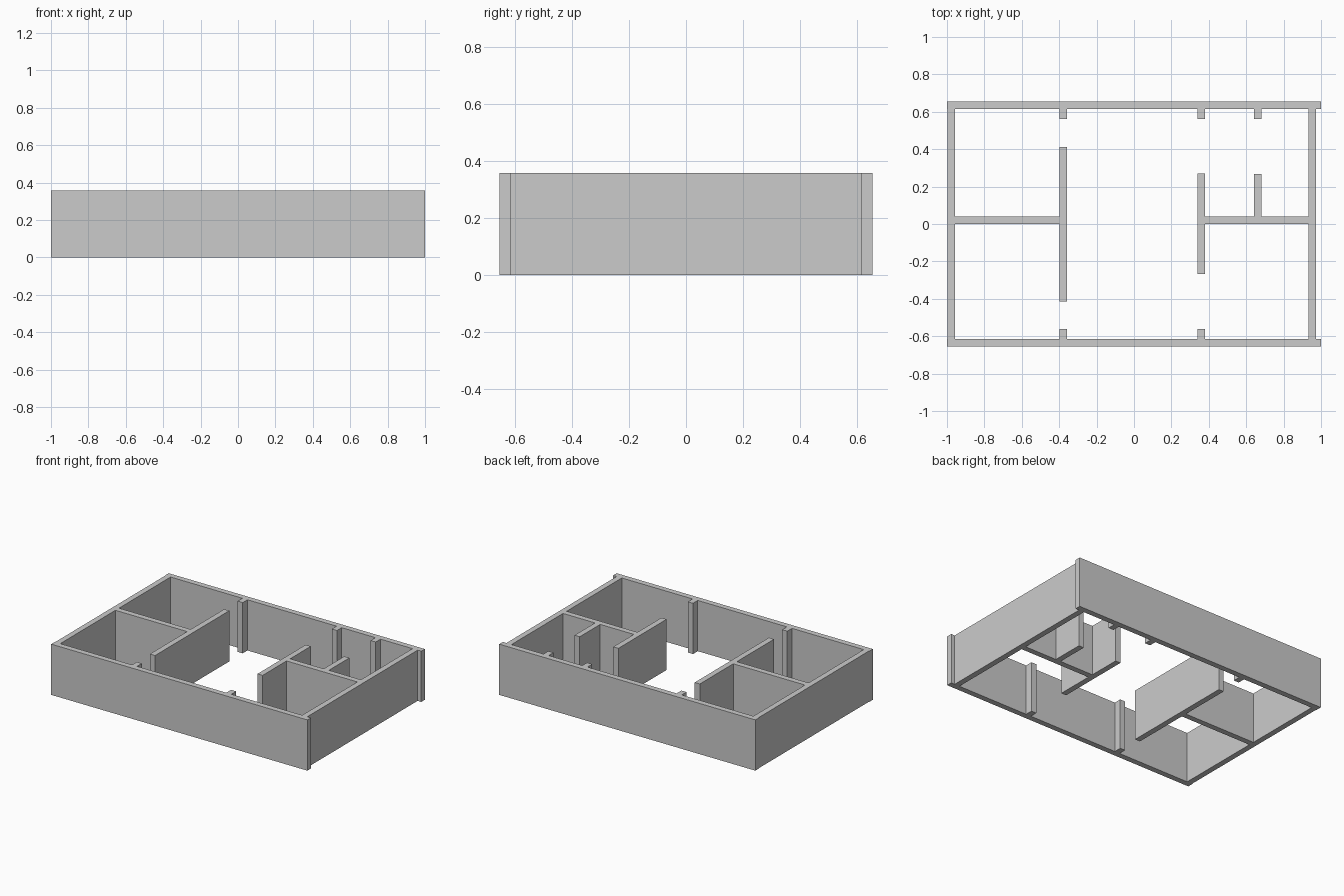
import bpy
import bmesh
from mathutils import Matrix, Vector

if "Cube" in bpy.data.objects:
    bpy.data.objects.remove(bpy.data.objects["Cube"])

H = 0.358   # wall height
T = 0.04    # wall thickness


def wall(name, x0, x1, y0, y1):
    """Upright wall block standing on z = 0."""
    bm = bmesh.new()
    centre = Vector(((x0 + x1) / 2, (y0 + y1) / 2, H / 2))
    size = Matrix.Diagonal((x1 - x0, y1 - y0, H, 1))
    bmesh.ops.create_cube(bm, size=1, matrix=Matrix.Translation(centre) @ size)
    mesh = bpy.data.meshes.new(name)
    bm.to_mesh(mesh)
    bm.free()
    bpy.context.collection.objects.link(bpy.data.objects.new(name, mesh))


Y_OUT, Y_IN = 0.655, 0.615
X_LEFT, X_RIGHT = -0.997, 0.932     # left faces of the side walls
P_LEFT, P_RIGHT, P_SMALL = -0.397, 0.339, 0.642   # left faces of partitions

# Outer walls
wall("front_wall", -1, 1, -Y_OUT, -Y_IN)
wall("back_wall", -1, 1, Y_IN, Y_OUT)
for name, x in (("left_wall", X_LEFT), ("right_wall", X_RIGHT)):
    wall(name, x, x + T, -Y_IN, Y_IN)

# Partitions running front to back
for name, x, y0, y1 in (("left_partition", P_LEFT, -0.415, 0.413),
                        ("right_partition", P_RIGHT, -0.267, 0.27),
                        ("small_partition", P_SMALL, 0.04, 0.268)):
    wall(name, x, x + T, y0, y1)

# Cross walls dividing the side rooms
wall("left_cross_wall", X_LEFT + T, P_LEFT, 0.0, T)
wall("right_cross_wall", P_RIGHT + T, X_RIGHT, 0.0, T)

# Door jamb stubs on the front and back walls
for i, x in enumerate((P_LEFT, P_RIGHT, P_SMALL)):
    wall(f"back_door_jamb_{i + 1}", x, x + T, 0.562, Y_IN)
for i, x in enumerate((P_LEFT, P_RIGHT)):
    wall(f"front_door_jamb_{i + 1}", x, x + T, -Y_IN, -0.562)
